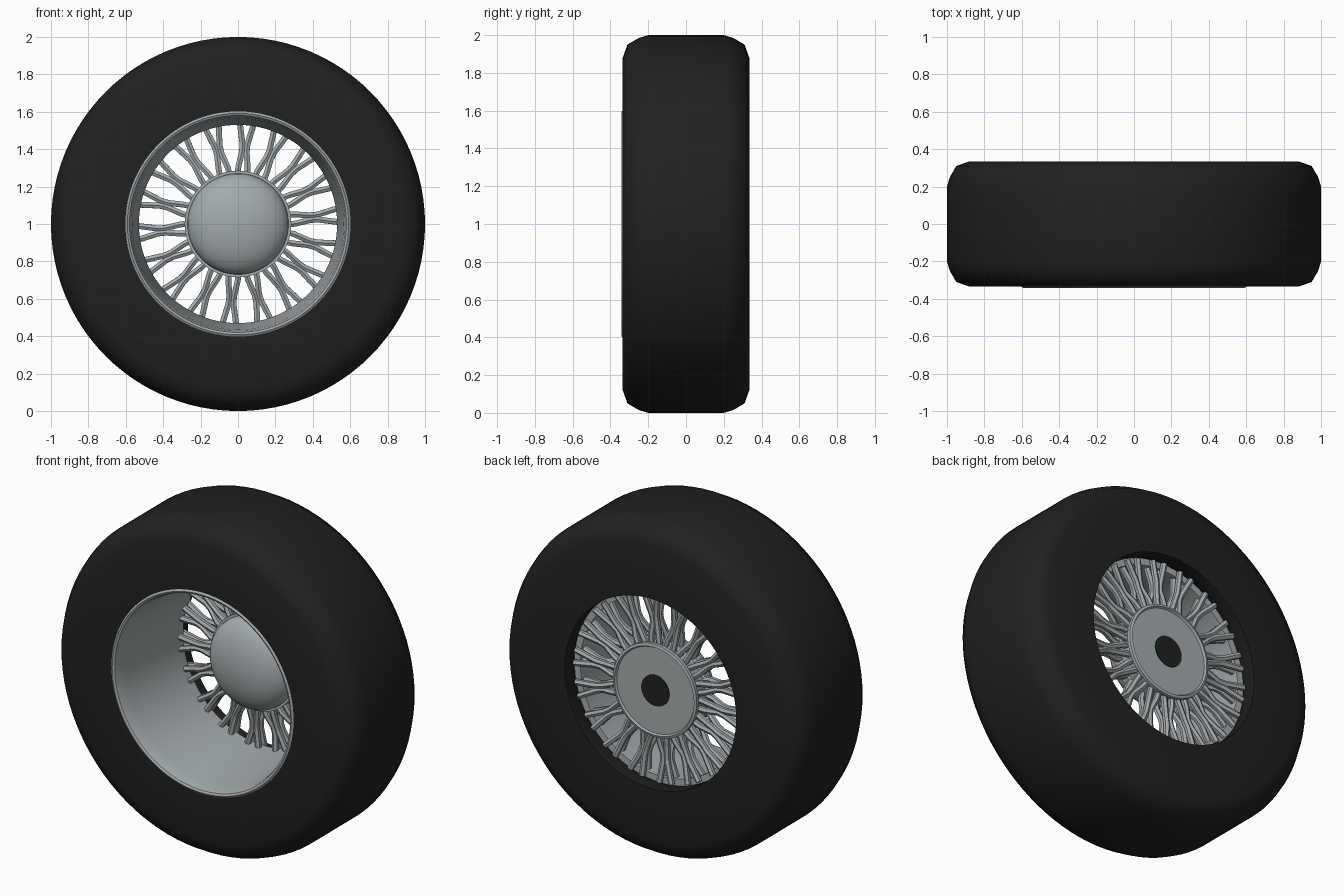
import bpy, bmesh
from math import sin, cos, pi, radians

cube = bpy.data.objects.get("Cube")
if cube:
    bpy.data.objects.remove(cube, do_unlink=True)

AXLE = 1.0      # height of the wheel centre
SPOKES = 18     # forked spokes around the hub
PHASE = 5       # degrees


def material(name, color):
    m = bpy.data.materials.new(name)
    m.use_nodes = True
    m.diffuse_color = (*color, 1)
    m.node_tree.nodes["Principled BSDF"].inputs["Base Color"].default_value = (*color, 1)
    return m


rubber = material("black rubber", (0.015, 0.015, 0.015))
metal = material("grey metal", (0.37, 0.41, 0.42))


def smooth(obj, angle):
    bpy.ops.object.select_all(action="DESELECT")
    obj.select_set(True)
    bpy.context.view_layer.objects.active = obj
    bpy.ops.object.shade_smooth_by_angle(angle=radians(angle))


def at(radius, degrees, y):
    a = radians(degrees)
    return (radius * cos(a), y, AXLE + radius * sin(a))


def lathe(name, profile, mat, closed=False, steps=96, angle=35):
    """Revolve (radius, y) points about the axle."""
    bm = bmesh.new()
    rings = []
    for r, y in profile:
        count = 1 if r == 0 else steps
        rings.append([bm.verts.new(at(r, 360 * i / steps, y)) for i in range(count)])
    pairs = list(zip(rings, rings[1:]))
    if closed:
        pairs.append((rings[-1], rings[0]))
    for a, b in pairs:
        for i in range(steps):
            j = (i + 1) % steps
            quad = [a[i % len(a)], a[j % len(a)], b[j % len(b)], b[i % len(b)]]
            bm.faces.new(list(dict.fromkeys(quad)))
    bmesh.ops.recalc_face_normals(bm, faces=bm.faces)
    mesh = bpy.data.meshes.new(name)
    bm.to_mesh(mesh)
    bm.free()
    mesh.materials.append(mat)
    obj = bpy.data.objects.new(name, mesh)
    bpy.context.collection.objects.link(obj)
    smooth(obj, angle)
    return obj


# Tyre: a closed section with rounded shoulders
shoulder = [(0.88, 0.335), (0.95, 0.31), (0.985, 0.25), (1.0, 0.2)]
section = [(0.595, -0.335)] + [(r, -y) for r, y in shoulder]
section += shoulder[::-1] + [(0.566, 0.335), (0.566, 0.25), (0.595, 0.2)]
lathe("tyre", section, rubber, closed=True, angle=50)

# Rim: rolled front lip and a barrel that narrows to the back
lathe("rim", [(0.6, -0.3), (0.602, -0.335), (0.592, -0.342), (0.58, -0.335),
              (0.572, -0.31), (0.565, -0.25), (0.53, 0.2), (0.53, 0.24),
              (0.57, 0.24), (0.6, 0.1)], metal, closed=True)

# Hub: barrel with a raised edge on its back plate
lathe("hub", [(0, 0.15), (0.285, 0.15), (0.285, 0.19), (0.27, 0.2), (0.27, 0.27),
              (0.277, 0.275), (0.277, 0.295), (0.262, 0.3), (0.255, 0.288),
              (0, 0.288)], metal)
lathe("axle_bore", [(0, 0.28), (0.092, 0.28), (0.092, 0.292), (0, 0.292)], rubber)

# Domed cap on the front of the hub
dome = [(0.27 * cos(t * pi / 20), 0.14 - 0.13 * sin(t * pi / 20)) for t in range(10)]
lathe("hub_cap", [(0.27, 0.16)] + dome + [(0, 0.01)], metal)

# Spokes: bent rods that pinch together halfway and fork at both ends
curve = bpy.data.curves.new("spokes", "CURVE")
curve.dimensions = "3D"
curve.bevel_depth = 0.018
curve.bevel_resolution = 1
curve.use_fill_caps = True
for n in range(SPOKES):
    middle = PHASE + 360 * n / SPOKES
    for side in (-1, 1):
        for layer in (-1, 1):
            path = [at(0.26, middle + side * 6, 0.22 + layer * 0.035),
                    at(0.31, middle + side * 4.5, 0.22 + layer * 0.035),
                    at(0.39, middle + side * 1.8, 0.225 + layer * 0.018),
                    at(0.43, middle + side * 1.8, 0.23 + layer * 0.018),
                    at(0.555, middle + side * 4.2, 0.235 + layer * 0.028)]
            spline = curve.splines.new("POLY")
            spline.points.add(len(path) - 1)
            for point, co in zip(spline.points, path):
                point.co = (*co, 1)
curve.materials.append(metal)
spokes = bpy.data.objects.new("spokes", curve)
bpy.context.collection.objects.link(spokes)
bpy.ops.object.select_all(action="DESELECT")
spokes.select_set(True)
bpy.context.view_layer.objects.active = spokes
bpy.ops.object.convert(target="MESH")
smooth(bpy.context.view_layer.objects.active, 40)
